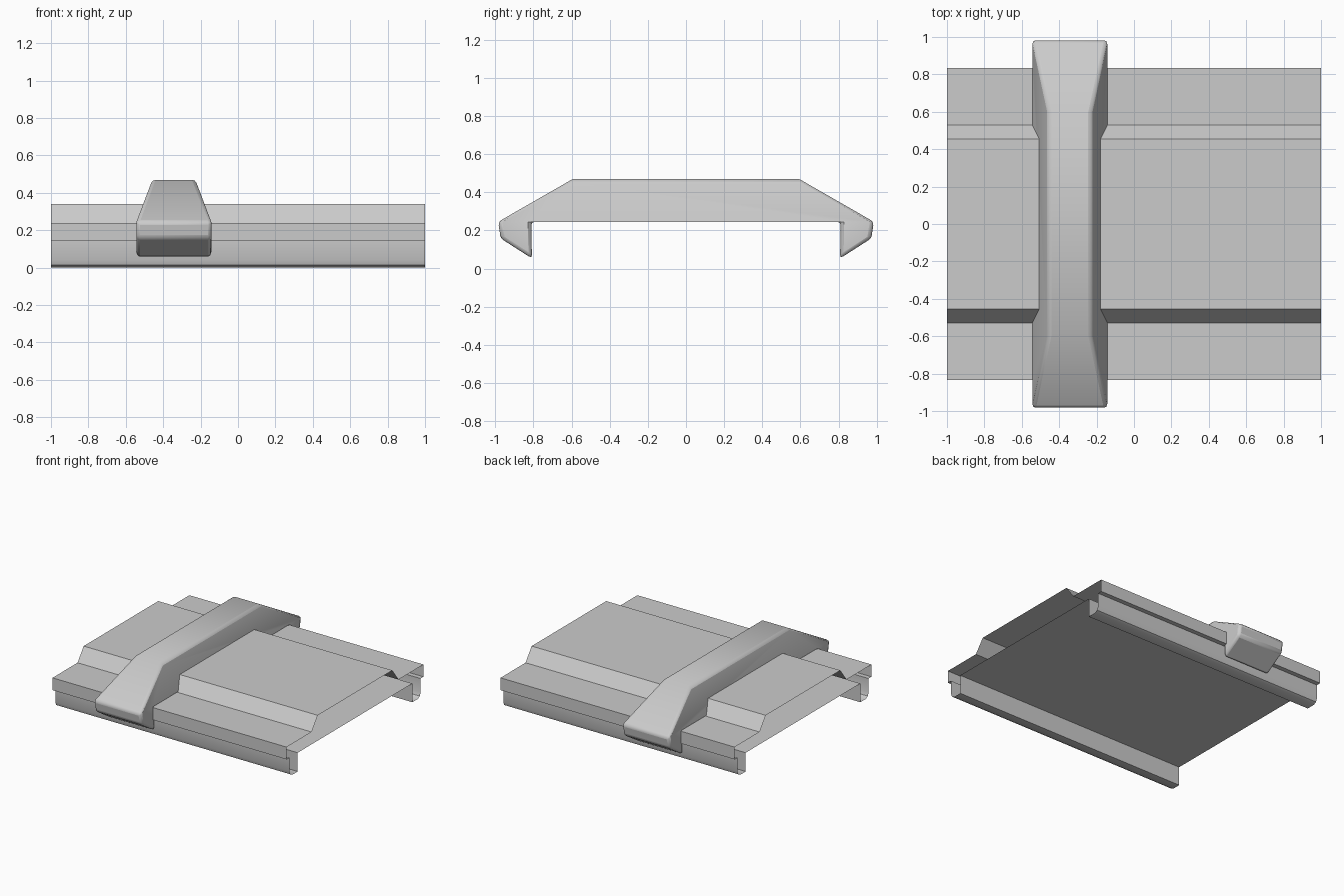
import bpy, bmesh

if "Cube" in bpy.data.objects:
    bpy.data.objects.remove(bpy.data.objects["Cube"])


def finish(bm, name, angle):
    bmesh.ops.recalc_face_normals(bm, faces=bm.faces)
    mesh = bpy.data.meshes.new(name)
    bm.to_mesh(mesh)
    bm.free()
    ob = bpy.data.objects.new(name, mesh)
    bpy.context.collection.objects.link(ob)
    bpy.ops.object.select_all(action='DESELECT')
    bpy.context.view_layer.objects.active = ob
    ob.select_set(True)
    bpy.ops.object.shade_smooth_by_angle(angle=angle)
    return ob


def mirrored(half):
    return half + [(-y, z) for y, z in reversed(half)]


# Panel: open-ended folded sheet, raised plateau, side lips and hanging rails
half = [(0.455, 0.34), (0.53, 0.24), (0.835, 0.24), (0.835, 0.145),
        (0.80, 0.145), (0.80, 0.04), (0.79, 0.013), (0.765, 0.0),
        (0.70, 0.0), (0.70, 0.145)]
bm = bmesh.new()
ends = [[bm.verts.new((x, y, z)) for y, z in mirrored(half)] for x in (-1, 1)]
n = len(ends[0])
for i in range(n):
    j = (i + 1) % n
    bm.faces.new((ends[0][i], ends[0][j], ends[1][j], ends[1][i]))
finish(bm, "panel", 0.6)

# Strap: tapered bar across the panel with a hooked clip at each end
CX, KINK, TOP = -0.343, 0.245, 0.47
half = [(0.593, TOP), (0.985, KINK), (0.972, 0.158), (0.808, 0.053), (0.812, KINK)]


def half_width(z):
    return 0.2 - 0.085 * max(0, z - KINK) / (TOP - KINK)


bm = bmesh.new()
sides = [[bm.verts.new((CX + s * half_width(z), y, z)) for y, z in mirrored(half)]
         for s in (-1, 1)]
n = len(sides[0])
for v in sides:
    bm.faces.new([v[i] for i in (0, 1, 4, 5, 8, 9)])
    bm.faces.new(v[1:5])
    bm.faces.new(v[5:9])
for i in range(n):
    j = (i + 1) % n
    bm.faces.new((sides[0][i], sides[0][j], sides[1][j], sides[1][i]))
strap = finish(bm, "strap", 0.7)

# Softened strap edges
bevel = strap.modifiers.new("soft_edges", 'BEVEL')
bevel.width = 0.018
bevel.segments = 2
bevel.limit_method = 'ANGLE'
bevel.angle_limit = 0.75
